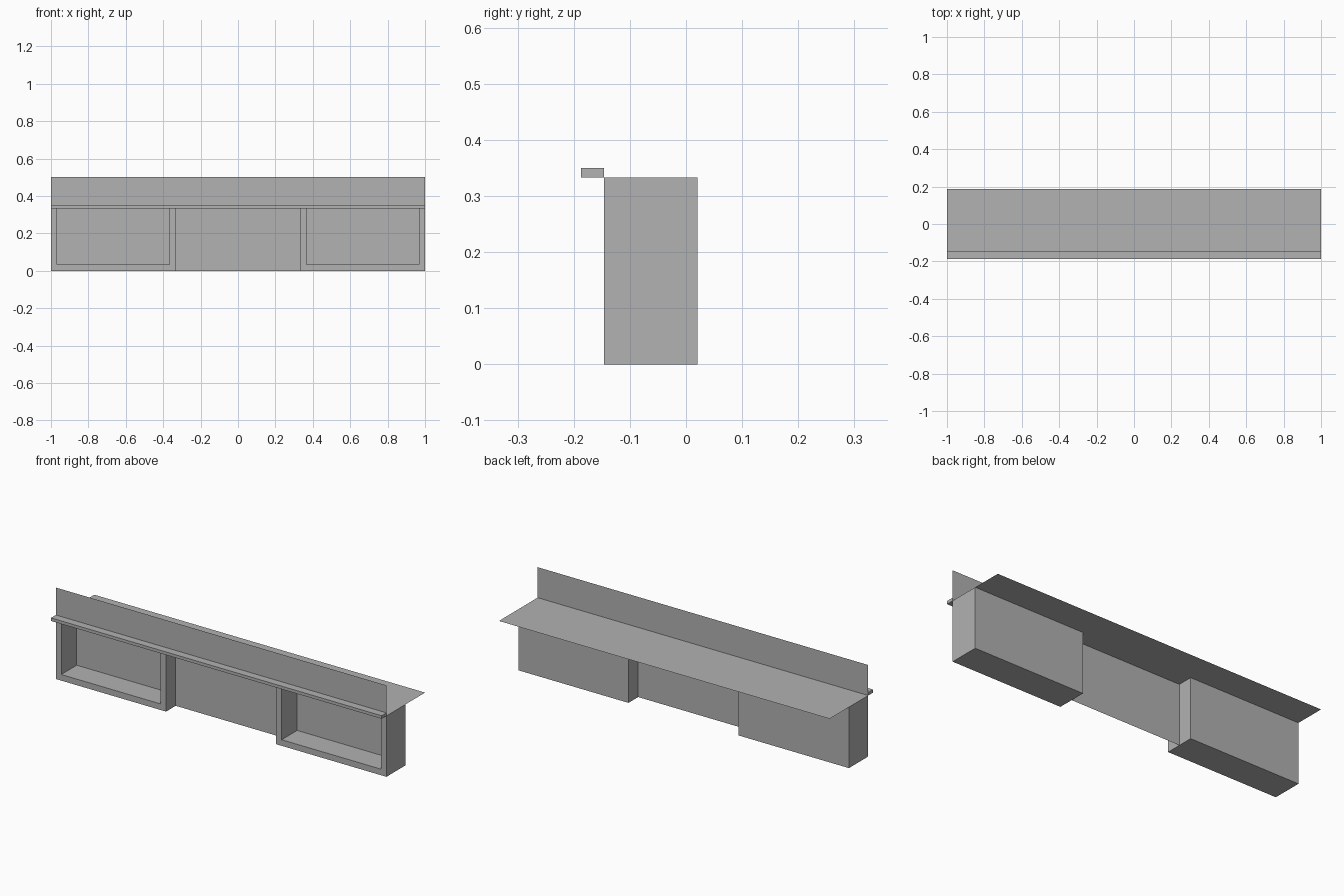
import bpy
import bmesh

default = bpy.data.objects.get("Cube")
if default:
    bpy.data.objects.remove(default, do_unlink=True)

# Main dimensions
FRONT, BACK, MID = -0.1458, 0.0208, -0.0625
SHEET_BACK, LEDGE_FRONT = 0.1875, -0.1875
TOP, LEDGE_TOP, HEIGHT = 0.3333, 0.35, 0.5
INNER, OUTER, WALL = 0.3333, 1.0, 0.0333

grey = bpy.data.materials.new("plain grey")
grey.use_nodes = True
colour = (0.445, 0.445, 0.445, 1)
grey.diffuse_color = colour
grey.node_tree.nodes["Principled BSDF"].inputs["Base Color"].default_value = colour


def add_object(name, bm):
    mesh = bpy.data.meshes.new(name)
    bm.to_mesh(mesh)
    bm.free()
    mesh.materials.append(grey)
    obj = bpy.data.objects.new(name, mesh)
    bpy.context.collection.objects.link(obj)
    return obj


def sheet(name, corners):
    bm = bmesh.new()
    bm.faces.new([bm.verts.new(c) for c in corners])
    return add_object(name, bm)


def box(name, low, high):
    bm = bmesh.new()
    bmesh.ops.create_cube(bm, size=1)
    for v in bm.verts:
        v.co = [h if c > 0 else l for c, l, h in zip(v.co, low, high)]
    return add_object(name, bm)


def open_cabinets(name):
    """Open-fronted cabinet, closed above by the counter, mirrored across x."""
    bm = bmesh.new()

    def u_profile(inset, y):
        a, b, z = INNER + inset, OUTER - inset, inset
        return [bm.verts.new((x, y, h)) for x, h in ((a, TOP), (a, z), (b, z), (b, TOP))]

    outer_front, outer_back = u_profile(0, FRONT), u_profile(0, BACK)
    inner_front, inner_back = u_profile(WALL, FRONT), u_profile(WALL, BACK - WALL)
    # Front rim, then outer and inner walls
    for i in range(3):
        for near, far in ((outer_front, inner_front), (outer_back, outer_front),
                          (inner_front, inner_back)):
            bm.faces.new((near[i], near[i + 1], far[i + 1], far[i]))
    # Back panel outside and inside
    bm.faces.new(outer_back[::-1])
    bm.faces.new(inner_back)
    # Join the mitred rim into one flat face
    rim = [f for f in bm.faces if all(abs(v.co.y - FRONT) < 1e-5 for v in f.verts)]
    bmesh.ops.dissolve_faces(bm, faces=rim)
    bmesh.ops.recalc_face_normals(bm, faces=bm.faces)
    obj = add_object(name, bm)
    obj.modifiers.new("Mirror", "MIRROR")
    return obj


# Cabinets at both ends with a panel between them
open_cabinets("end_cabinets")
sheet("middle_panel", [(-INNER, MID, 0), (INNER, MID, 0), (INNER, MID, TOP), (-INNER, MID, TOP)])

# Counter, upright screen and front ledge
sheet("counter_top", [(-OUTER, FRONT, TOP), (OUTER, FRONT, TOP),
                      (OUTER, SHEET_BACK, TOP), (-OUTER, SHEET_BACK, TOP)])
sheet("upright_screen", [(-OUTER, FRONT, TOP), (OUTER, FRONT, TOP),
                         (OUTER, FRONT, HEIGHT), (-OUTER, FRONT, HEIGHT)])
box("front_ledge", (-OUTER, LEDGE_FRONT, TOP), (OUTER, FRONT, LEDGE_TOP))
